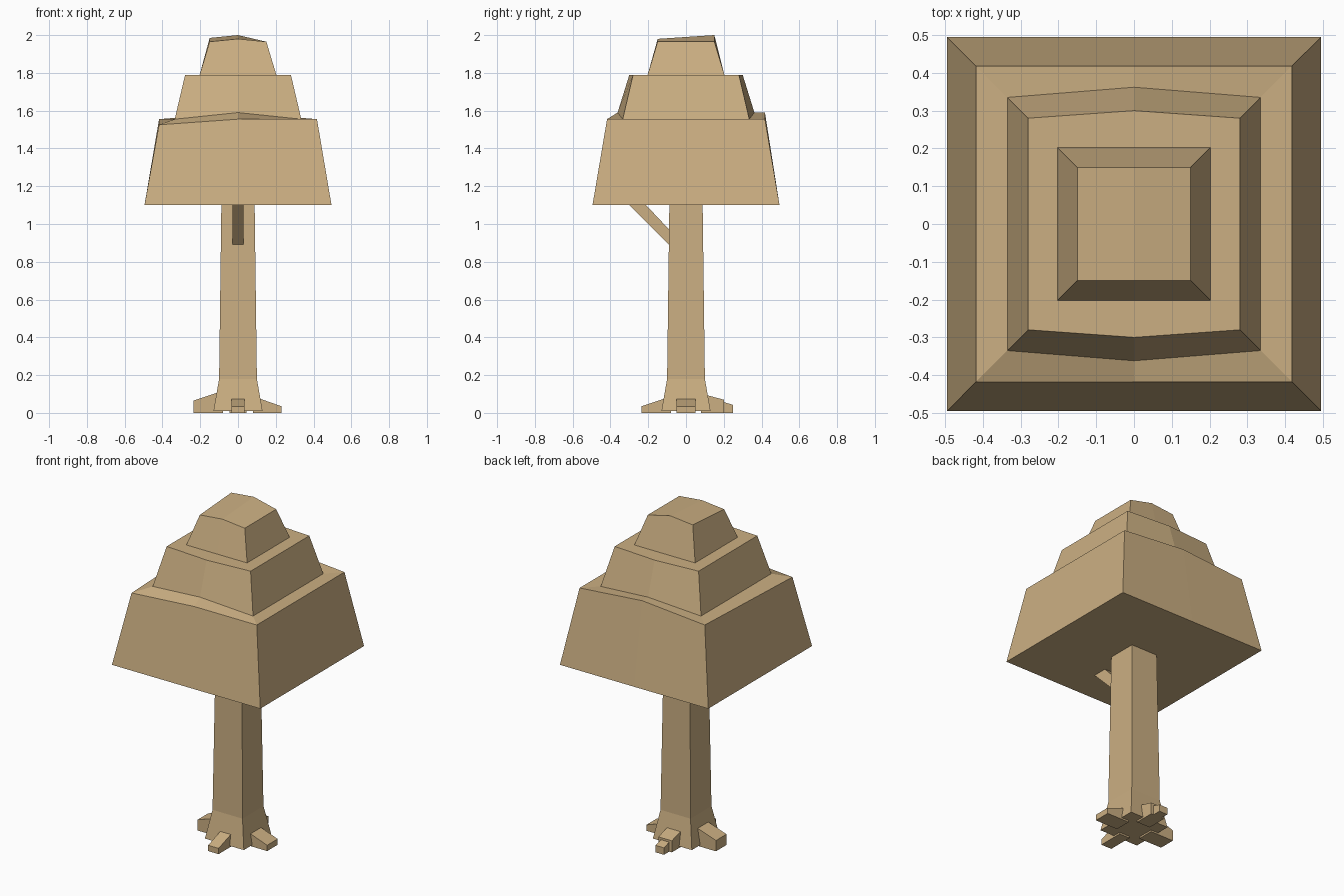
import bpy
import bmesh
from mathutils import Matrix
from math import pi

cube = bpy.data.objects.get("Cube")
if cube:
    bpy.data.objects.remove(cube, do_unlink=True)

# Single tan colour
TAN = (0.6, 0.43, 0.225, 1.0)
tan = bpy.data.materials.new("tan_wood")
tan.use_nodes = True
tan.diffuse_color = TAN
tan.node_tree.nodes["Principled BSDF"].inputs["Base Color"].default_value = TAN


def loft(name, rings, matrix=None):
    """Skin a stack of rings with quads and cap both ends."""
    bm = bmesh.new()
    loops = [[bm.verts.new(p) for p in ring] for ring in rings]
    n = len(loops[0])
    for low, high in zip(loops, loops[1:]):
        for i in range(n):
            j = (i + 1) % n
            bm.faces.new((low[i], low[j], high[j], high[i]))
    for ring in (loops[0], loops[-1]):
        if n == 6:  # split along the middle ridge
            bm.faces.new((ring[0], ring[1], ring[4], ring[5]))
            bm.faces.new(ring[1:5])
        else:
            bm.faces.new(ring)
    bmesh.ops.recalc_face_normals(bm, faces=bm.faces)
    if matrix:
        bm.transform(matrix)
    mesh = bpy.data.meshes.new(name)
    bm.to_mesh(mesh)
    bm.free()
    mesh.materials.append(tan)
    obj = bpy.data.objects.new(name, mesh)
    bpy.context.collection.objects.link(obj)
    return obj


def tier_ring(half, mid, z, lift=(0,) * 6):
    """Square ring with extra middle points on front and back."""
    corners = [(-half, -half), (0, -mid), (half, -half),
               (half, half), (0, mid), (-half, half)]
    return [(x, y, z + d) for (x, y), d in zip(corners, lift)]


def square(half, z):
    return [(x * half, y * half, z) for x, y in ((-1, -1), (1, -1), (1, 1), (-1, 1))]


# Three-tier canopy with slightly uneven rims
loft("canopy", [
    tier_ring(0.495, 0.495, 1.10),
    tier_ring(0.418, 0.418, 1.555, (-0.03, 0, 0, 0, 0.035, 0)),
    tier_ring(0.335, 0.362, 1.555, (0, 0.035, 0, 0, 0.035, 0)),
    tier_ring(0.28, 0.30, 1.79),
    tier_ring(0.203, 0.203, 1.79),
    tier_ring(0.15, 0.15, 1.965, (0, 0.015, 0, 0, 0.035, 0.02)),
])

# Tapered trunk with flared foot
loft("trunk", [square(0.13, 0.01), square(0.10, 0.18), square(0.088, 1.11)])


def beam(name, half_width, profile, angle=0):
    """Extrude an outward/up profile sideways, then turn it about z."""
    sides = [[(d, w, z) for d, z in profile] for w in (-half_width, half_width)]
    return loft(name, sides, Matrix.Rotation(angle, 4, "Z"))


# Small branch slanting up into the canopy
beam("branch", 0.03, [(0.07, 0.87), (0.32, 1.12), (0.23, 1.12), (0.07, 0.95)], -pi / 2)


def root(name, half_width, reach, outer_top, inner_top, angle, base=0.0):
    start = 0.08
    slope = (inner_top - outer_top) / (reach - 0.125)
    top = outer_top + slope * (reach - start)
    beam(name, half_width,
         [(start, base), (reach, base), (reach, outer_top), (start, top)], angle)


# Roots around the foot
root("front_root", 0.035, 0.235, 0.035, 0.072, -pi / 2)
root("left_root", 0.05, 0.23, 0.035, 0.072, 0)
root("right_root", 0.05, 0.235, 0.065, 0.102, pi)
root("back_root", 0.045, 0.20, 0.07, 0.09, pi / 2)
root("back_root_tip", 0.028, 0.25, 0.042, 0.08, pi / 2)
